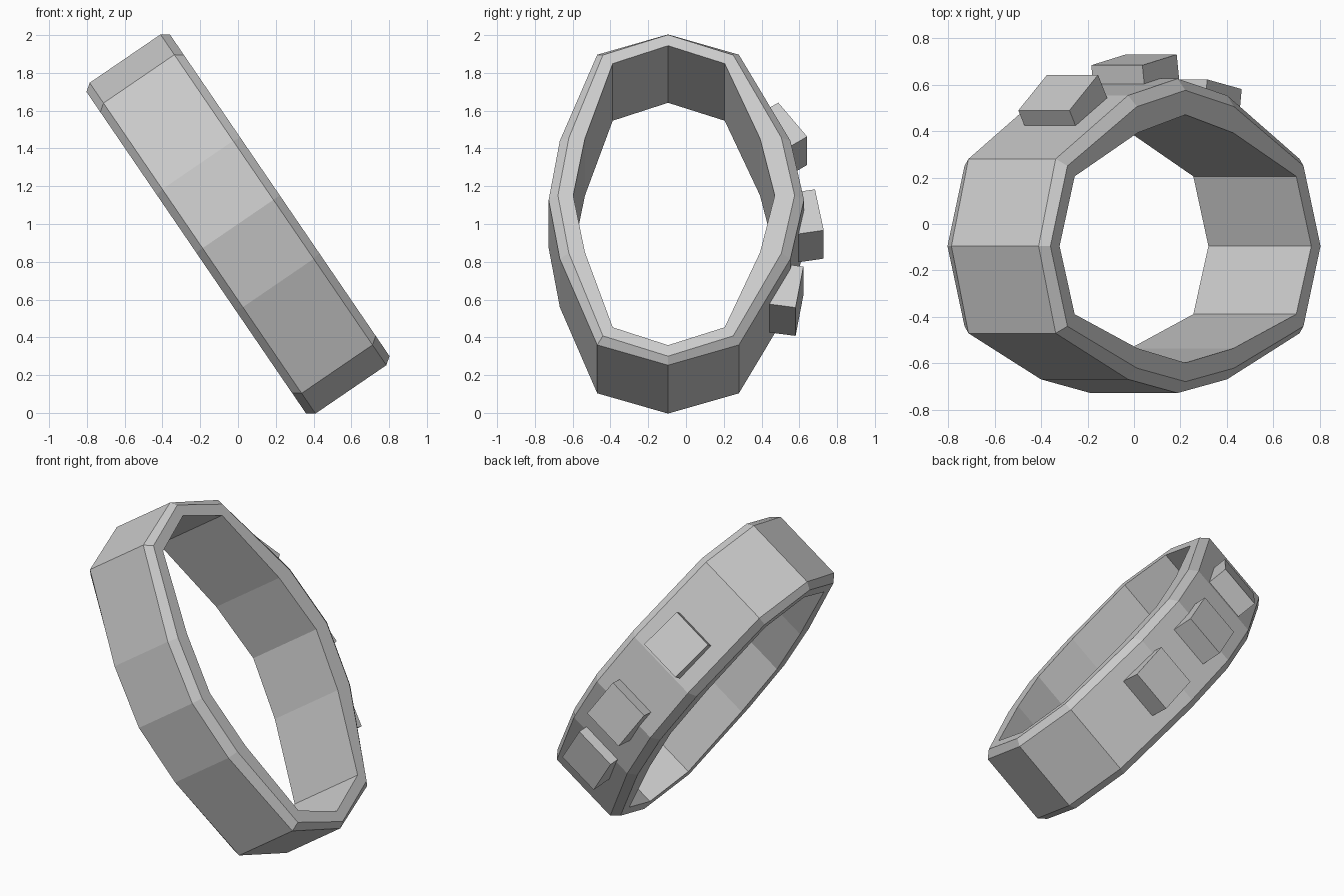
import bpy, bmesh, math
from mathutils import Matrix, Vector

if "Cube" in bpy.data.objects:
    bpy.data.objects.remove(bpy.data.objects["Cube"])

# Tilted frame: A = band axis, Y = depth, U = long direction of the band
A, Y, U = Vector((.826, 0, .564)), Vector((0, 1, 0)), Vector((-.564, 0, .826))
CENTRE = Vector((0, -.095, 1))


def place(a, y, u):
    return CENTRE + A * a + Y * y + U * u


def finish(name, bm):
    bmesh.ops.recalc_face_normals(bm, faces=bm.faces)
    me = bpy.data.meshes.new(name)
    bm.to_mesh(me)
    bm.free()
    ob = bpy.data.objects.new(name, me)
    bpy.context.collection.objects.link(ob)
    return ob


def outline(rows):
    """Twelve (y, u) points from rows of (u, front depth, back depth), mirrored in u."""
    back = [(b, u) for u, f, b in rows]
    front = [(-f, u) for u, f, b in rows]
    return (back + [(y, -u) for y, u in back[-2::-1]]
            + [(y, -u) for y, u in front[1:]] + front[-2:0:-1])


# Band: outer surface, chamfered rim and inner hole
outer = outline([(1.06, 0, 0), (.93, .375, .375), (.378, .573, .648), (0, .632, .72)])
rim = outline([(1.03, 0, 0), (.90, .345, .345), (.37, .525, .60), (0, .583, .67)])
inner = outline([(.96, 0, 0), (.845, .293, .30), (.365, .44, .487), (0, .502, .565)])
section = [(outer, -.227), (outer, .227), (rim, .268), (inner, .268), (inner, -.268), (rim, -.268)]

bm = bmesh.new()
loops = [[bm.verts.new(place(a, y, u)) for y, u in pts] for pts, a in section]
for i, loop in enumerate(loops):
    nxt = loops[(i + 1) % len(loops)]
    for j in range(12):
        k = (j + 1) % 12
        bm.faces.new((loop[j], loop[k], nxt[k], nxt[j]))
finish("band", bm)


# Square studs on the back: (name, outer face centre u, centre y, tilt)
def stud(name, u0, y0, tilt, size=.266, depth=.19):
    t = math.radians(tilt)
    tangent = U * math.cos(t) - Y * math.sin(t)
    normal = U * math.sin(t) + Y * math.cos(t)
    c = Vector((0, y0, 1)) + U * u0 - normal * depth / 2
    m = Matrix((A * size, normal * depth, tangent * size)).transposed().to_4x4()
    bm = bmesh.new()
    bmesh.ops.create_cube(bm, size=1, matrix=Matrix.Translation(c) @ m)
    finish(name, bm)


stud("upper_stud", .578, .565, 35)
stud("middle_stud", 0, .706, 10)
stud("lower_stud", -.495, .601, -9)
